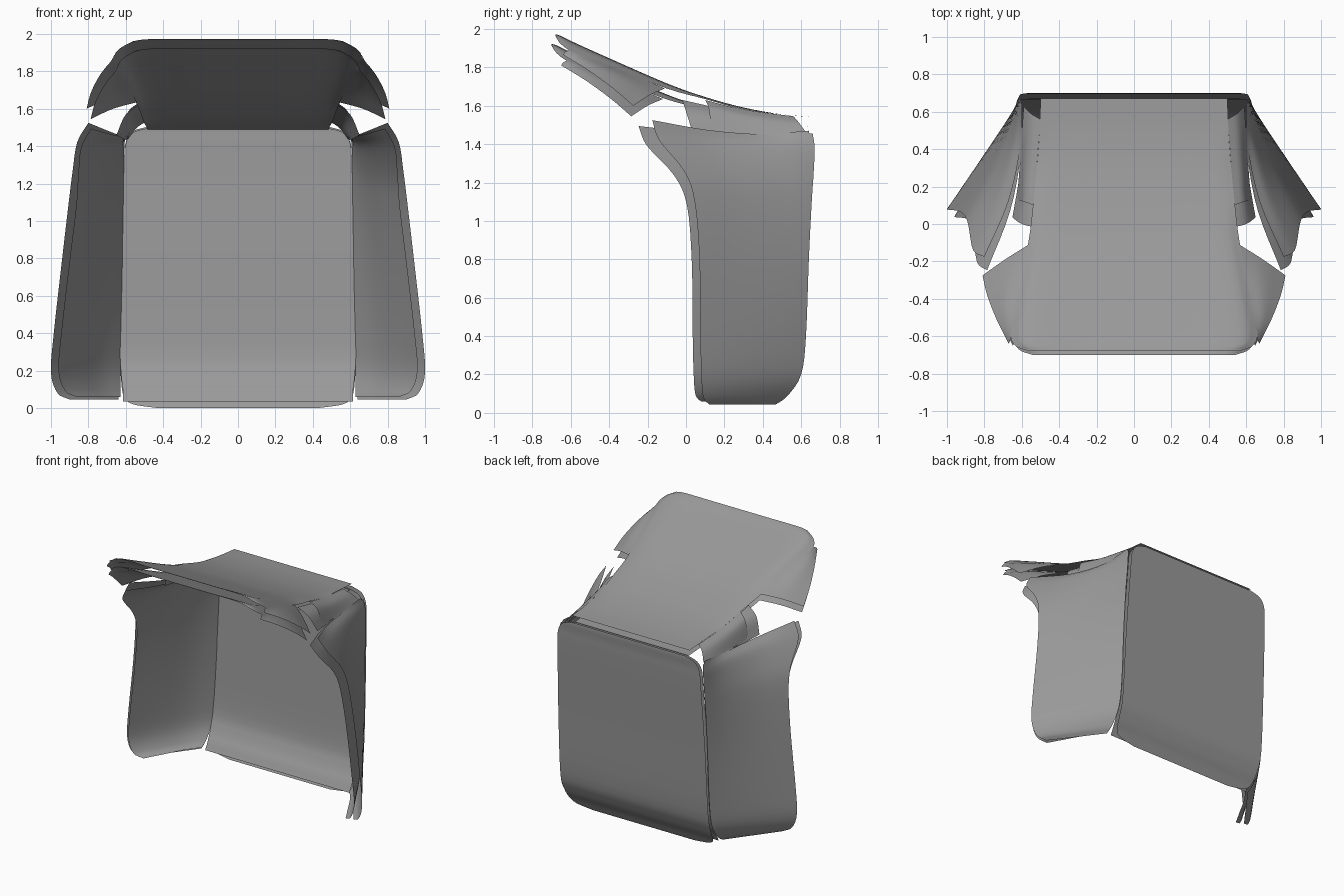
import bpy, bmesh
from mathutils import Vector as V

if "Cube" in bpy.data.objects:
    bpy.data.objects.remove(bpy.data.objects["Cube"])

grey = bpy.data.materials.new("dark_grey")
grey.diffuse_color = (.32, .32, .32, 1)
grey.use_nodes = True
grey.node_tree.nodes["Principled BSDF"].inputs["Base Color"].default_value = grey.diffuse_color


def spline(pts, n):
    """Catmull-Rom curve through the points, n steps per span."""
    p = [2 * pts[0] - pts[1]] + pts + [2 * pts[-1] - pts[-2]]
    out = []
    for i in range(1, len(p) - 2):
        a, b, c, d = p[i - 1:i + 3]
        for k in range(n):
            t = k / n
            out.append(0.5 * (2 * b + (c - a) * t + (2 * a - 5 * b + 4 * c - d) * t * t
                              + (3 * b - a - 3 * c + d) * t ** 3))
    return out + [pts[-1].copy()]


def sheet(name, rows, out, mirror=False, n=4):
    """Smooth cloth sheet through rows of control points, facing direction out."""
    rows = [spline([V(p) for p in r], n) for r in rows]
    cols = [spline(list(c), n) for c in zip(*rows)]
    bm = bmesh.new()
    g = [[bm.verts.new(p) for p in c] for c in cols]
    for a, b in zip(g, g[1:]):
        for i in range(len(a) - 1):
            bm.faces.new((a[i], b[i], b[i + 1], a[i + 1])).smooth = True
    bm.normal_update()
    if sum(f.normal.dot(V(out)) for f in bm.faces) < 0:
        bmesh.ops.reverse_faces(bm, faces=bm.faces[:])
    me = bpy.data.meshes.new(name)
    bm.to_mesh(me)
    bm.free()
    me.materials.append(grey)
    ob = bpy.data.objects.new(name, me)
    bpy.context.collection.objects.link(ob)
    if mirror:
        ob.modifiers.new("Mirror", 'MIRROR').use_mirror_merge = False


def shifted(rows, d):
    return [[V(p) + V(d) for p in r] for r in rows]


# Back panel: z, y, half width (rounded corners, bottom curling forward)
across = (-1, -.5, 0, .5, 1)
back = [(0.0, .51, .43), (.02, .52, .56), (.06, .54, .61), (.15, .59, .625), (.3, .63, .63),
        (.8, .66, .625), (1.3, .69, .61), (1.42, .695, .60), (1.48, .70, .56), (1.505, .70, .48)]
sheet("back_panel_outer", [[(s * w, y, z) for s in across] for z, y, w in back], (0, 1, 0))
inner = [[(s * (max(w, .615) if z < .1 else w), y - .03, .035 + z * .972) for s in across]
         for z, y, w in back]
sheet("back_panel_inner", inner, (0, -1, 0))

# Side panels: rear point, front point, inward bow
side = [((.64, .47, .045), (.90, .12, .045), 0), ((.64, .53, .09), (.965, .09, .08), 0),
        ((.64, .60, .2), (1.0, .08, .19), 0), ((.635, .625, .4), (.985, .075, .4), 0),
        ((.63, .64, .8), (.94, .07, .8), .01), ((.625, .655, 1.1), (.905, .045, 1.1), .02),
        ((.62, .665, 1.25), (.885, -.01, 1.26), .03), ((.615, .67, 1.38), (.86, -.14, 1.42), .05),
        ((.605, .66, 1.455), (.80, -.175, 1.525), .065)]
outer, inner = [], []
for a, b, bow in side:
    a, b = V(a), V(b)
    dip = .05 if a.z > 1.4 else 0
    ro, ri = [], []
    for t in (0, .3, .65, 1):
        k = 4 * t * (1 - t)
        p = a.lerp(b, t) - V((bow * k, 0, dip * .6 * k))
        ro.append(p)
        w = max(t, .3)
        top = max(0, p.z - 1.1) / .4
        ri.append(p + V((-.04 * w * (1 - .6 * top), -(.04 + .03 * top) * w,
                         .015 - .045 * t * p.z / 1.5)))
    outer.append(ro)
    inner.append(ri)
sheet("side_panel_outer", outer, (1, 0, 0), True)
sheet("side_panel_inner", inner, (-1, 0, 0), True)

# Roof panel: y, z, half width, droop at the side edges
roof = [(.67, 1.54, .50, 0), (.5, 1.555, .505, 0), (.3, 1.59, .52, .01), (.1, 1.645, .54, .01),
        (-.1, 1.715, .565, .025), (-.4, 1.845, .625, .035), (-.58, 1.925, .66, .05),
        (-.65, 1.96, .635, .04), (-.68, 1.972, .56, .01)]
rows = [[(s * w, y, z - (d if abs(s) == 1 else 0)) for s in (-1, -.85, -.4, 0, .4, .85, 1)]
        for y, z, w, d in roof]
sheet("roof_panel_outer", rows, (0, 0, 1))
sheet("roof_panel_inner", [[(p[0] * .97, p[1] - .02 * (p[1] < .5), p[2] - .05) for p in r]
                           for r in rows], (0, 0, -1))

# Front wings hanging from the roof edge
wing = [[(.563, -.11, 1.69), (.69, -.19, 1.655), (.81, -.275, 1.60)],
        [(.598, -.28, 1.762), (.69, -.33, 1.745), (.785, -.38, 1.69)],
        [(.635, -.45, 1.83), (.69, -.48, 1.815), (.735, -.51, 1.785)],
        [(.66, -.61, 1.89), (.665, -.63, 1.88), (.67, -.64, 1.865)]]
sheet("front_wing_outer", wing, (1, 0, 1), True)
sheet("front_wing_inner", shifted(wing, (-.022, -.01, -.055)), (-1, 0, -1), True)

# Rear flaps joining roof to side panels
flap = [[(.535, .10, 1.63), (.59, .12, 1.58), (.625, .13, 1.46)],
        [(.52, .30, 1.58), (.575, .31, 1.54), (.61, .33, 1.45)],
        [(.50, .56, 1.545), (.55, .59, 1.51), (.59, .63, 1.455)]]
sheet("rear_flap_outer", flap, (1, 0, 1), True)
inner = [[(.52, -.02, 1.63), (.60, 0, 1.57), (.65, .035, 1.46)]] + [
    [V(p) + V((-.005, -.02, -.015)) for p in r] for r in flap[1:]]
sheet("rear_flap_inner", inner, (-1, 0, -1), True)
